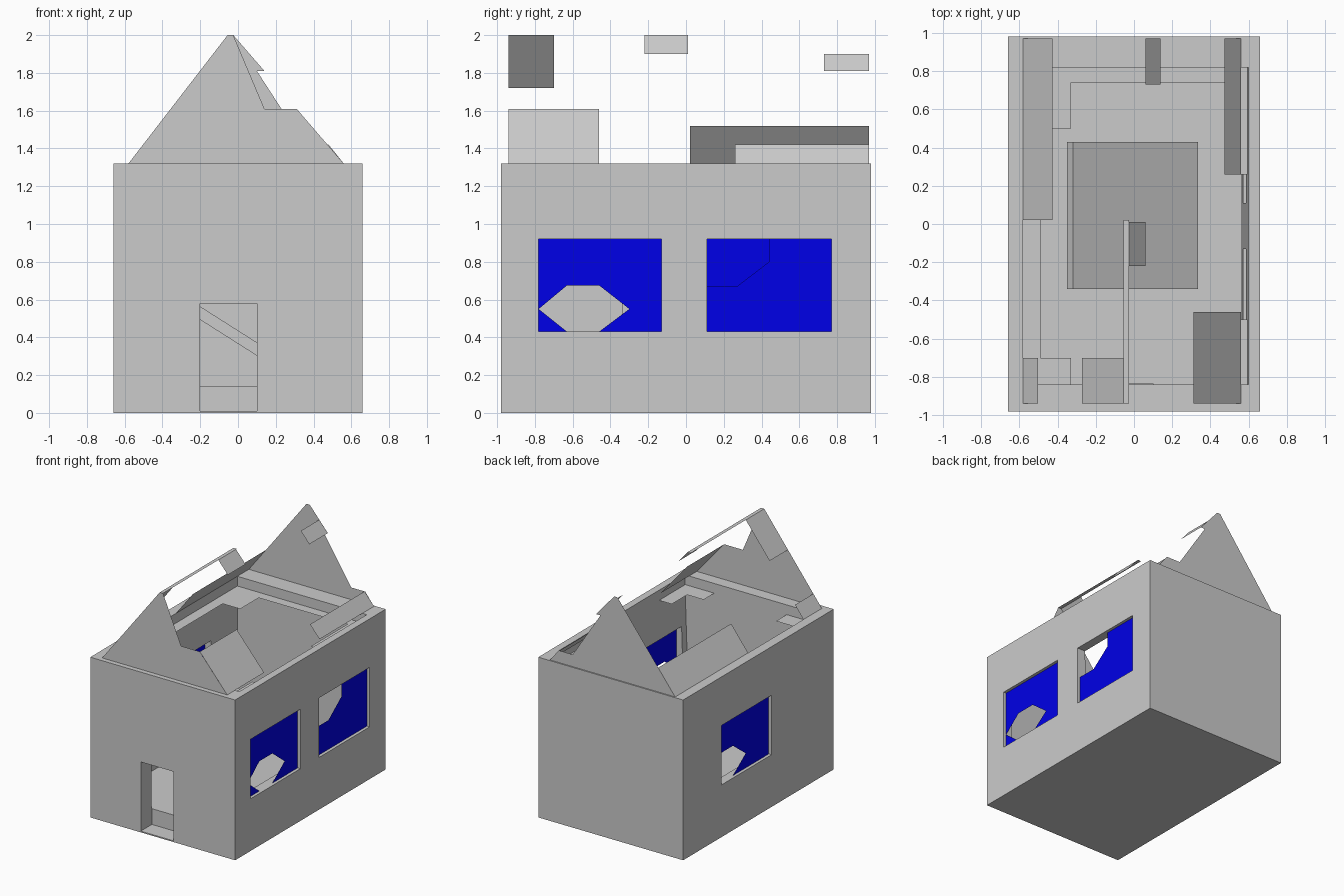
import bpy, bmesh

if "Cube" in bpy.data.objects:
    bpy.data.objects.remove(bpy.data.objects["Cube"])


def sheet(name, polys, mat=None):
    """Thin one-sided surface made of separate polygons."""
    bm = bmesh.new()
    for p in polys:
        bm.faces.new([bm.verts.new(v) for v in p])
    me = bpy.data.meshes.new(name)
    bm.to_mesh(me)
    bm.free()
    ob = bpy.data.objects.new(name, me)
    bpy.context.collection.objects.link(ob)
    if mat:
        me.materials.append(mat)
    return ob


def prism(name, profile, y0, y1):
    """Extrude an xz profile along y."""
    bm = bmesh.new()
    f = bm.faces.new([bm.verts.new((x, y0, z)) for x, z in profile])
    r = bmesh.ops.extrude_face_region(bm, geom=[f])
    verts = [v for v in r["geom"] if isinstance(v, bmesh.types.BMVert)]
    bmesh.ops.translate(bm, verts=verts, vec=(0, y1 - y0, 0))
    bmesh.ops.recalc_face_normals(bm, faces=bm.faces)
    me = bpy.data.meshes.new(name)
    bm.to_mesh(me)
    bm.free()
    ob = bpy.data.objects.new(name, me)
    bpy.context.collection.objects.link(ob)
    return ob


def box(name, x0, x1, y0, y1, z0, z1):
    return prism(name, [(x0, z0), (x1, z0), (x1, z1), (x0, z1)], y0, y1)


def cut(target, cutter):
    m = target.modifiers.new("cut", 'BOOLEAN')
    m.operation, m.solver, m.object = 'DIFFERENCE', 'EXACT', cutter
    bpy.context.view_layer.objects.active = target
    bpy.ops.object.modifier_apply(modifier=m.name)
    bpy.data.objects.remove(cutter)


# Wall shell with room, doorway and three window openings
walls = box("walls", -.66, .66, -.98, .98, 0, 1.32)
room = [(-.58, .14), (.56, .14), (.60, 1.32), (.603, 1.4), (-.58, 1.4)]
cut(walls, prism("room_cutter", room, -.84, .82))
cut(walls, box("door_cutter", -.2, .1, -1.1, -.835, .01, .58))
for x, y0, y1 in ((.62, -.78, -.13), (.62, .11, .77), (-.62, -.17, .48)):
    cut(walls, box("window_cutter", x - .09, x + .09, y0, y1, .43, .92))

# Broken blue window panes
blue = bpy.data.materials.new("blue_glass")
blue.diffuse_color = (0, 0, .8, 1)
blue.use_nodes = True
blue.node_tree.nodes["Principled BSDF"].inputs["Base Color"].default_value = blue.diffuse_color
front_pane = [[(-.78, .92), (-.78, .55), (-.63, .675), (-.46, .675),
               (-.30, .55), (-.46, .43), (-.13, .43), (-.13, .92)],
              [(-.78, .55), (-.78, .43), (-.63, .43)]]
back_pane = [[(.11, .67), (.11, .43), (.77, .43), (.77, .92),
              (.44, .92), (.44, .80), (.27, .67)]]
left_pane = [[(-.17, .92), (-.17, .43), (.295, .43), (.13, .55),
              (.295, .675), (.465, .675), (.48, .665), (.48, .92)][::-1]]
for name, x, polys in (("right_front_pane", .635, front_pane),
                       ("right_back_pane", .635, back_pane),
                       ("left_pane", -.635, left_pane)):
    sheet(name, [[(x, y, z) for y, z in p] for p in polys], blue)

# Gable ends with broken right-hand edges
front = [(-.58, 1.32), (.56, 1.32), (.31, 1.61), (.14, 1.61), (-.025, 2), (-.055, 2)]
back = [(-.58, 1.32), (.56, 1.32), (.48, 1.42), (.353, 1.42), (.10, 1.81),
        (.14, 1.81), (-.025, 2), (-.055, 2)]
sheet("front_gable", [[(x, -.94, z) for x, z in front]])
sheet("back_gable", [[(x, .97, z) for x, z in back[::-1]]])


# Remaining roof pieces on the two slopes, by height and depth range
def roof_piece(side, z0, z1, y0, y1):
    def x(z):
        t = (z - 1.32) / .68
        return .56 - t * .585 if side > 0 else -.58 + t * .525
    p = [(x(z0), y0, z0), (x(z0), y1, z0), (x(z1), y1, z1), (x(z1), y0, z1)]
    return p if side > 0 else p[::-1]


sheet("roof_right_pieces", [roof_piece(1, *a) for a in (
    (1.32, 1.61, -.94, -.46), (1.32, 1.42, .26, .97),
    (1.81, 1.90, .73, .97), (1.90, 2.0, -.22, .01))])
sheet("roof_left_pieces", [roof_piece(-1, *a) for a in (
    (1.32, 1.52, .02, .97), (1.32, 1.42, -.94, -.70), (1.72, 2.0, -.94, -.70))])


def level(rects, z):
    return [[(a, c, z), (b, c, z), (b, d, z), (a, d, z)] for a, b, c, d in rects]


# Ridge strip and leftover ceiling around the room
sheet("ridge_strip", level([(-.055, -.025, -.94, .02)], 2.0))
sheet("ceiling_remains", level([
    (-.58, .595, .74, .82), (-.58, -.33, .50, .74), (-.58, -.49, -.70, .50),
    (-.58, -.33, -.84, -.70), (.48, .595, .26, .74),
    (.33, .595, -.84, -.70), (.48, .595, -.70, -.50)], 1.24))

# Fallen slab leaning across the floor
prism("fallen_slab", [(-.35, .588), (-.318, .638), (.335, .224), (.303, .174)], -.34, .43)
